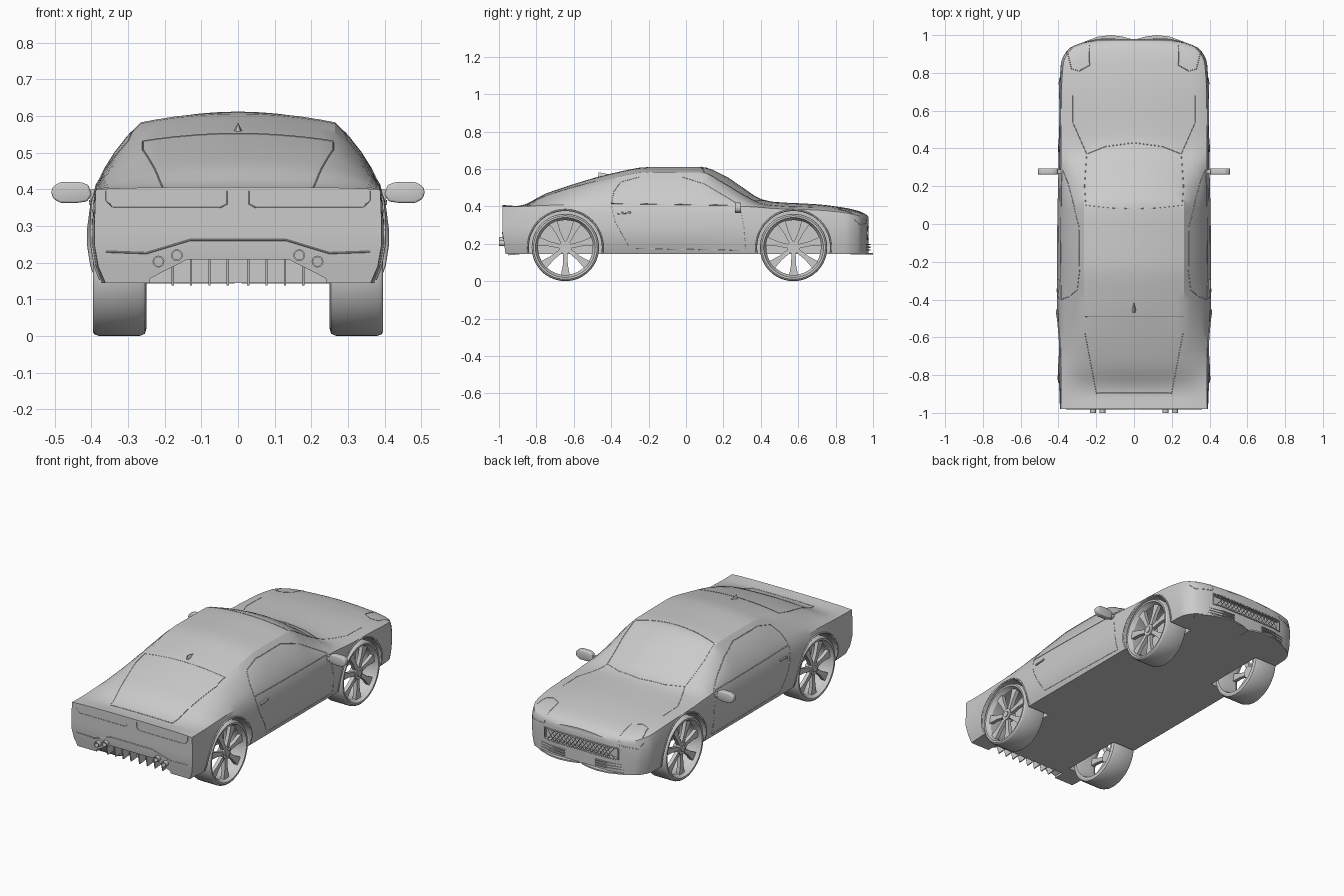
import bpy, bmesh, math
from mathutils import Vector
from mathutils.bvhtree import BVHTree

if "Cube" in bpy.data.objects:
    bpy.data.objects.remove(bpy.data.objects["Cube"])


def add(name, bm, mirror=False, smooth=30):
    bmesh.ops.recalc_face_normals(bm, faces=bm.faces)
    me = bpy.data.meshes.new(name)
    bm.to_mesh(me)
    bm.free()
    ob = bpy.data.objects.new(name, me)
    bpy.context.collection.objects.link(ob)
    if mirror:
        ob.modifiers.new("Mirror", 'MIRROR')
    if smooth:
        shade(ob, smooth)
    return ob


def shade(ob, angle):
    bpy.ops.object.select_all(action='DESELECT')
    ob.select_set(True)
    bpy.context.view_layer.objects.active = ob
    bpy.ops.object.shade_smooth_by_angle(angle=math.radians(angle))


def prism(name, items, axis, mirror=False, bevel=0):
    """Extrude polygons along an axis; items are (points, low, high)."""
    bm = bmesh.new()
    place = {'x': lambda a, b, d: (d, a, b), 'y': lambda a, b, d: (a, d, b),
             'z': lambda a, b, d: (a, b, d)}[axis]
    for pts, lo, hi in items:
        r0, r1 = ([bm.verts.new(place(a, b, d)) for a, b in pts] for d in (lo, hi))
        n = len(pts)
        bm.faces.new(r0)
        bm.faces.new(r1)
        for i in range(n):
            bm.faces.new((r0[i], r0[(i + 1) % n], r1[(i + 1) % n], r1[i]))
    if bevel:
        bmesh.ops.recalc_face_normals(bm, faces=bm.faces)
        bmesh.ops.bevel(bm, geom=bm.edges[:], offset=bevel, segments=3, affect='EDGES', profile=0.5)
    return add(name, bm, mirror)


def circle(a, b, r, n=48):
    return [(a + r * math.cos(2 * math.pi * i / n), b + r * math.sin(2 * math.pi * i / n)) for i in range(n)]


# Body stations: y, sill x, side x, shoulder x, shoulder z, roof edge x, roof edge z, top z
STATIONS = [
    (-.98, .362, .392, .388, .400, .25, .405, .407),
    (-.90, .368, .395, .386, .400, .20, .400, .402),
    (-.75, .375, .402, .386, .405, .235, .455, .468),
    (-.58, .380, .405, .386, .410, .26, .508, .525),
    (-.40, .380, .408, .388, .410, .265, .550, .575),
    (-.20, .380, .408, .388, .410, .265, .583, .610),
    (.08, .380, .405, .386, .408, .265, .580, .611),
    (.20, .380, .402, .386, .404, .268, .522, .567),
    (.30, .380, .400, .386, .400, .27, .460, .503),
    (.40, .380, .398, .386, .394, .28, .412, .440),
    (.47, .380, .397, .386, .388, .29, .404, .424),
    (.70, .380, .395, .384, .380, .31, .395, .411),
    (.85, .374, .387, .374, .365, .30, .380, .392),
    (.92, .340, .353, .338, .350, .27, .365, .376),
    (.955, .278, .288, .272, .335, .21, .350, .361),
    (.975, .185, .192, .180, .320, .13, .336, .346)]


def slopes(k):
    ys = [s[0] for s in STATIONS]
    d = [(STATIONS[i + 1][k] - STATIONS[i][k]) / (ys[i + 1] - ys[i]) for i in range(len(ys) - 1)]
    return [d[0]] + [2 * a * b / (a + b) if a * b > 0 else 0 for a, b in zip(d, d[1:])] + [d[-1]]


SL = [None] + [slopes(k) for k in range(1, 8)]


def section(y, xb, xm, xs, zs, xr, zr, zt):
    pts = [(0, .145), (xb, .145), (xb + (xm - xb) * .65, .19), (xm, .25), (xm, .29),
           (xs + (xm - xs) * .6, .29 + (zs - .29) * .6), (xs, zs)]
    bulge = min(.25 * (zr - zs), .012) if zr > zs else 0
    for t in (.25, .5, .75, 1):
        b = 4 * t * (1 - t) * bulge
        pts.append((xs + (xr - xs) * t + b * .85, zs + (zr - zs) * t + b * .5))
    return pts + [(xr * t, zr + (zt - zr) * (1 - t * t)) for t in (.85, .65, .4, .2, 0)]


# Lofted body shell
bm = bmesh.new()
rings = []
for i, s in enumerate(STATIONS):
    last = i == len(STATIONS) - 1
    for j in range(1 if last else 4):
        t, row = j / 4, list(s)
        if not last:
            e = STATIONS[i + 1]
            h = e[0] - s[0]
            row = [s[0] + h * t] + [
                s[k] * (1 + 2 * t) * (1 - t) ** 2 + h * SL[k][i] * t * (1 - t) ** 2
                + e[k] * t * t * (3 - 2 * t) + h * SL[k][i + 1] * t * t * (t - 1) for k in range(1, 8)]
        tuck = .03 if i == j == 0 else 0   # tail panel leans in at the bottom
        right, left = [], []
        for x, z in section(*row):
            y = row[0] + (tuck * max(0, (.25 - z) / .105) * .5 if tuck else 0)
            right.append(bm.verts.new((x, y, z)))
            left.append(right[-1] if x == 0 else bm.verts.new((-x, y, z)))
        rings.append((right, left))
for a, b in zip(rings, rings[1:]):
    for side in (0, 1):
        for i in range(len(a[0]) - 1):
            bm.faces.new((a[side][i], a[side][i + 1], b[side][i + 1], b[side][i]))
for right, left in (rings[0], rings[-1]):
    for i in range(len(right) - 1):
        bm.faces.new(list(dict.fromkeys((right[i], right[i + 1], left[i + 1], left[i]))))
bmesh.ops.recalc_face_normals(bm, faces=bm.faces)
skin = BVHTree.FromBMesh(bm)
body = add("body", bm, smooth=0)

# Cut wheel arches, rear diffuser opening and grille recess
AXLES, WZ = (-.645, .575), .18
cutters = [prism("arch_cutter", [(circle(y, WZ, .195), s * .235, s * .6)], 'x') for y in AXLES for s in (1, -1)]
cutters.append(prism("diffuser_cutter", [([(-.24, .1), (.24, .1), (.24, .157), (.14, .208), (-.14, .208),
                                           (-.24, .157)], -1.1, -.9)], 'y'))
cutters.append(prism("grille_cutter", [([(-.24, .225), (.24, .225), (.24, .29), (-.24, .29)], .945, 1.1)], 'y'))
bpy.context.view_layer.objects.active = body
for c in cutters:
    m = body.modifiers.new("Cut", 'BOOLEAN')
    m.operation, m.solver, m.object = 'DIFFERENCE', 'EXACT', c
    bpy.ops.object.modifier_apply(modifier=m.name)
    bpy.data.objects.remove(c)
shade(body, 28)


def seam(name, lines, view, r=.002, both=True):
    """Thin strips snapped to the body skin as seen along a view direction."""
    cu = bpy.data.curves.new(name, 'CURVE')
    cu.dimensions, cu.bevel_depth, cu.bevel_resolution = '3D', r, 0
    for line in lines:
        for s in ((1, -1) if both else (1,)):
            path = []
            for (a, b), (c, d) in zip(line, line[1:]):
                n = max(2, int(math.hypot(c - a, d - b) / .015))
                for i in range(n + 1):
                    p, q = a + (c - a) * i / n, b + (d - b) * i / n
                    o, v = {'side': ((2 * s, p, q), (-s, 0, 0)), 'top': ((s * p, q, 2), (0, 0, -1)),
                            'nose': ((s * p, 2, q), (0, -1, 0)), 'tail': ((s * p, -2, q), (0, 1, 0))}[view]
                    hit = skin.ray_cast(Vector(o), Vector(v))[0]
                    if hit:
                        path.append(hit)
            if len(path) > 1:
                sp = cu.splines.new('POLY')
                sp.points.add(len(path) - 1)
                for pt, co in zip(sp.points, path):
                    pt.co = (*co, 1)
    bpy.context.collection.objects.link(bpy.data.objects.new(name, cu))


# Window, door, bonnet, lamp and bumper seams
seam("side_window_trim", [[(-.40, .415), (-.385, .48), (-.35, .53), (-.25, .557), (-.02, .557), (.10, .52),
                           (.25, .43), (.29, .405), (-.40, .415)]], 'side')
seam("door_seam", [[(-.40, .41), (-.38, .32), (-.30, .175), (.32, .165), (.31, .29), (.29, .40)]], 'side', .0015)
seam("windscreen_trim", [[(0, .43), (.15, .41), (.25, .37), (.262, .2), (.255, .1), (.12, .085), (0, .08)]], 'top')
seam("rear_window_trim", [[(0, -.49), (.26, -.49), (.26, -.58), (.20, -.895), (0, -.895)]], 'top')
seam("bonnet_seam", [[(.25, .37), (.325, .54), (.325, .68)]], 'top', .0015)
seam("headlamp_trim", [[(.235, .945), (.235, .84), (.29, .81), (.33, .82), (.35, .90)]], 'top')
seam("headlamp_lower_trim", [[(.24, .335), (.24, .31), (.34, .30), (.36, .33)]], 'nose')
seam("rear_bumper_seam", [[(0, .262), (.13, .262), (.25, .226), (.36, .230)]], 'tail', .0025)
seam("tail_lamp_trim", [[(.03, .395), (.03, .36), (.05, .35), (.34, .35), (.36, .37), (.36, .395)]], 'tail', .0015)
seam("wheel_arch_lip", [[(y + .2 * math.cos(t * math.pi / 24), WZ + .2 * math.sin(t * math.pi / 24))
                         for t in range(-3, 28)] for y in AXLES], 'side', .005)

# Mesh grille and frame
seam("grille_mesh", [[(x * .024, .227), (x * .024 + d * .048, .288)] for x in range(-9, 10) for d in (1, -1)
                     if abs(x * .024 + d * .048) < .24], 'nose', .002, both=False)
seam("grille_frame", [[(0, .225), (.238, .225), (.238, .29), (0, .29)]], 'nose', .004)

# Front lip and side slats
lip = [(.01, .90), (.01, .978), (.06, .992), (.12, 1.0), (.19, .992), (.26, .966), (.33, .925), (.31, .88)]
prism("front_lip", [(lip, .143, .151)], 'z', True)
slat = [(.10, .95), (.10, .986), (.19, .980), (.26, .964), (.32, .932), (.30, .91)]
prism("bumper_slats", [(slat, z, z + .006) for z in (.163, .178, .193)], 'z', True)

# Rear diffuser fins and exhaust tips
prism("diffuser_fins", [([(-.965, top), (-.89, top), (-.89, .143), (-.95, .138)], x - .003, x + .003)
                        for x, top in ((.028, .21), (.078, .21), (.128, .21), (.178, .19))], 'x', True)
bm = bmesh.new()
for x, z in ((.167, .220), (.217, .203)):
    loops = [[bm.verts.new((a, y, b)) for a, b in circle(x, z, r, 20)]
             for r, y in ((.016, -.96), (.016, -1.0), (.012, -1.0), (.012, -.965))]
    for p, q in zip(loops, loops[1:]):
        for i in range(20):
            bm.faces.new((p[i], p[(i + 1) % 20], q[(i + 1) % 20], q[i]))
    bm.faces.new(loops[-1])
add("exhaust_tips", bm, True)

# Wheels: lathed tyre with open barrel, spokes and hub
TYRE = [(.155, .385), (.160, .395), (.170, .396), (.176, .391), (.180, .380), (.180, .268), (.174, .254),
        (.160, .25), (.152, .252), (.146, .27), (.146, .37)]
for label, y in zip(("rear", "front"), AXLES):
    bm = bmesh.new()
    loops = [[bm.verts.new((x, a, b)) for a, b in circle(y, WZ, r, 64)] for r, x in TYRE]
    for p, q in zip(loops, loops[1:] + loops[:1]):
        for i in range(64):
            bm.faces.new((p[i], p[(i + 1) % 64], q[(i + 1) % 64], q[i]))
    add(label + "_tyres", bm, True)
    spokes = []
    for k in range(7):
        a = -math.pi / 2 + k * 2 * math.pi / 7
        c, s = math.cos(a), math.sin(a)
        shape = [(.02, -.011), (.09, -.013), (.150, -.024), (.150, .024), (.09, .013), (.02, .011)]
        spokes.append(([(y + r * c - w * s, WZ + r * s + w * c) for r, w in shape], .355, .376))
    prism(label + "_wheel_spokes", spokes, 'x', True)
    prism(label + "_wheel_hubs", [(circle(y, WZ, .034, 32), .34, .381), (circle(y, WZ, .018, 24), .375, .386)],
          'x', True)

# Door mirrors, handles and roof aerial
shell = [(.40, .385), (.412, .367), (.44, .363), (.485, .363), (.505, .375), (.51, .393), (.505, .408),
         (.485, .420), (.43, .420), (.408, .412)]
prism("mirror_shells", [(shell, .262, .295)], 'y', True, .006)
prism("mirror_stalks", [([(.268, .375), (.288, .375), (.288, .40), (.268, .40)], .37, .415)], 'x', True)
prism("door_handles", [([(-.365, .357), (-.295, .362), (-.295, .372), (-.365, .367)], .39, .407)],
      'x', True, .003)
bm = bmesh.new()
base = [bm.verts.new(p) for p in ((0, -.405, .57), (.014, -.45, .555), (.008, -.47, .55), (-.008, -.47, .55),
                                  (-.014, -.45, .555))]
tip = bm.verts.new((0, -.468, .582))
bm.faces.new(base)
for i in range(5):
    bm.faces.new((base[i], base[(i + 1) % 5], tip))
add("roof_aerial", bm)
